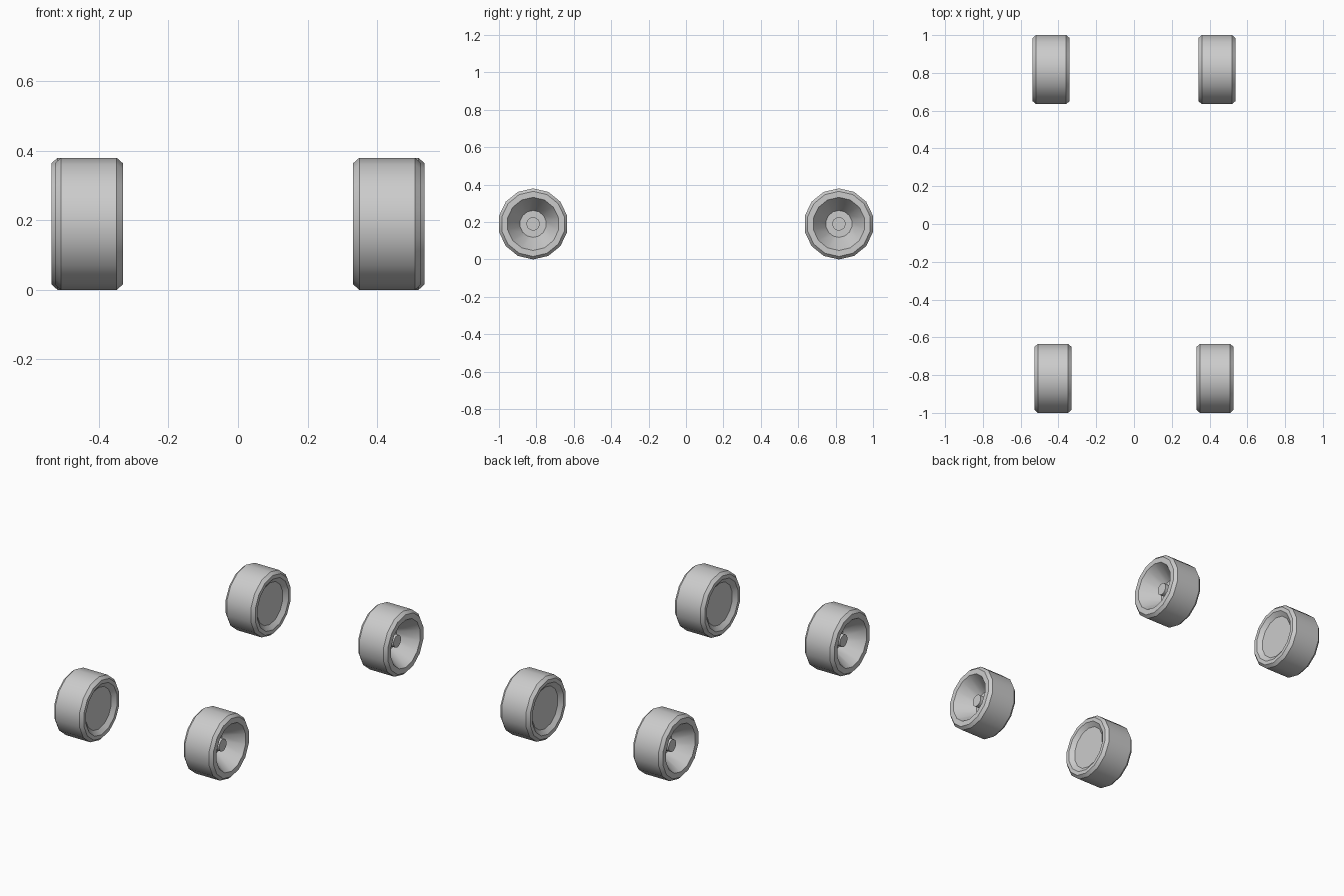
import bpy, bmesh, math
from mathutils import Vector

cube = bpy.data.objects.get("Cube")
if cube:
    bpy.data.objects.remove(cube, do_unlink=True)

SIDES = 14
RADIUS = 0.19
HALF = 0.098
SQUASH = 0.985  # wheels are slightly narrower than tall

grey = bpy.data.materials.new("plain grey")
grey.use_nodes = True
colour = (0.6, 0.6, 0.6, 1)
grey.diffuse_color = colour
grey.node_tree.nodes["Principled BSDF"].inputs["Base Color"].default_value = colour

# Wheel section (axial offset, radius), from inner disc to hub pin
profile = [
    (-HALF + 0.02, 0), (-HALF + 0.02, 0.125), (-HALF, 0.152),
    (-HALF, 0.174), (-HALF + 0.018, RADIUS),
    (HALF - 0.018, RADIUS), (HALF, 0.174), (HALF, 0.142),
    (HALF - 0.11, 0.072), (HALF - 0.11, 0.036),
    (HALF - 0.055, 0.036), (HALF - 0.055, 0),
]


def make_wheel(name, side, x, y):
    """Spin the section around the axle; side is the outward x direction."""
    bm = bmesh.new()
    verts = [bm.verts.new((side * a, 0, r)) for a, r in profile]
    edges = [bm.edges.new(pair) for pair in zip(verts, verts[1:])]
    bmesh.ops.spin(bm, geom=verts + edges, cent=(0, 0, 0), axis=(1, 0, 0),
                   angle=math.tau, steps=SIDES)
    bmesh.ops.remove_doubles(bm, verts=bm.verts, dist=0.0005)
    bmesh.ops.scale(bm, vec=Vector((1, SQUASH, 1)), verts=bm.verts)
    bmesh.ops.recalc_face_normals(bm, faces=bm.faces)
    mesh = bpy.data.meshes.new(name)
    bm.to_mesh(mesh)
    bm.free()
    mesh.materials.append(grey)
    wheel = bpy.data.objects.new(name, mesh)
    wheel.location = (side * x, y, RADIUS)
    bpy.context.collection.objects.link(wheel)
    bpy.ops.object.select_all(action="DESELECT")
    wheel.select_set(True)
    bpy.context.view_layer.objects.active = wheel
    bpy.ops.object.shade_smooth_by_angle(angle=math.radians(30))


# Front pair sits slightly closer together than the rear pair
for end, x, y in (("front", 0.429, -0.8175), ("rear", 0.439, 0.8175)):
    for label, side in (("left", 1), ("right", -1)):
        make_wheel(f"{end}_{label}_wheel", side, x, y)
